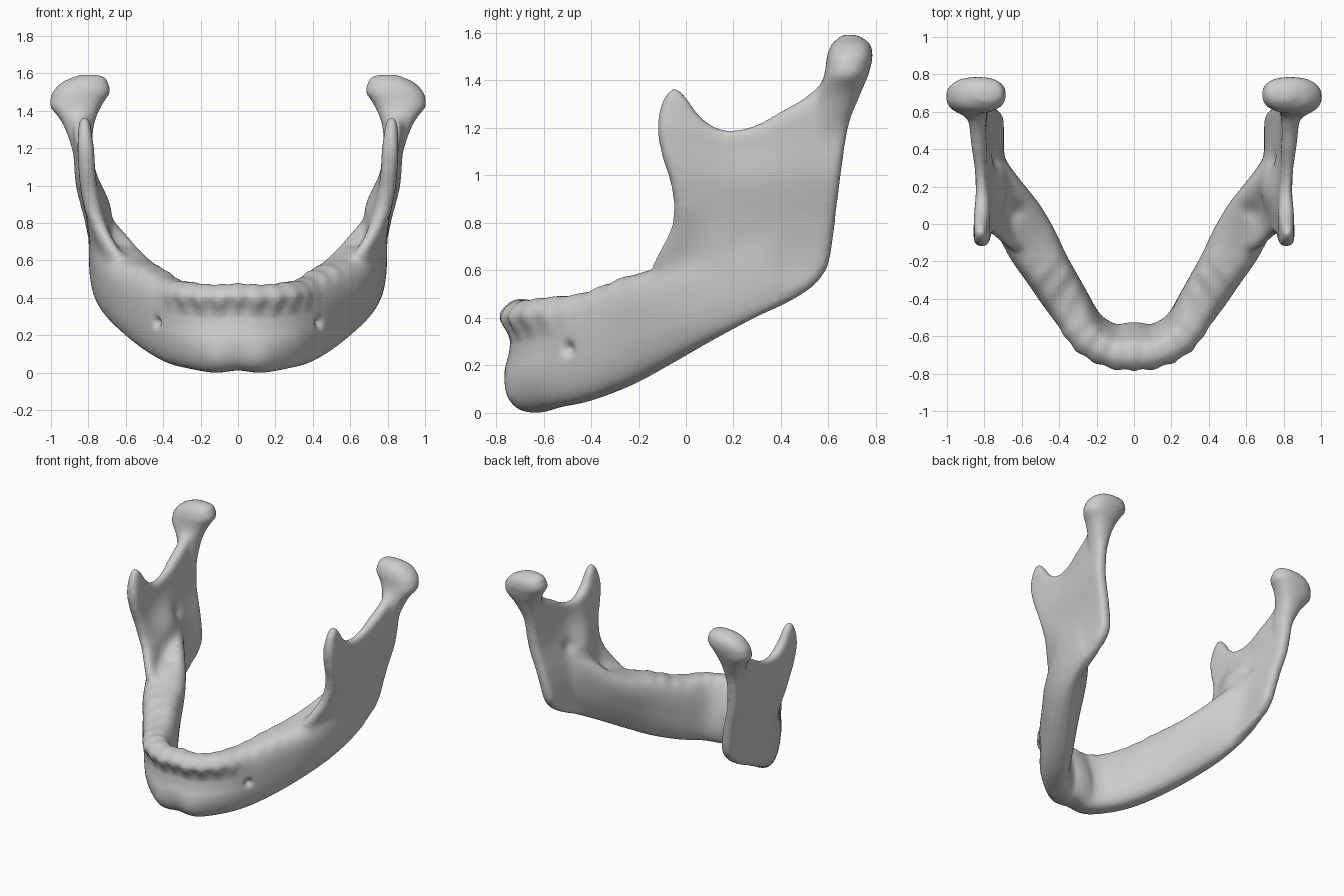
import bpy, bmesh, math
from mathutils import Vector

if "Cube" in bpy.data.objects:
    bpy.data.objects.remove(bpy.data.objects["Cube"])


def spline(pts, n, closed=False):
    """Catmull-Rom samples through points of any dimension."""
    p = [Vector(q) for q in pts]
    m, out = len(p), []
    for i in range(m if closed else m - 1):
        a, b, c, d = [p[k % m] if closed else p[min(max(k, 0), m - 1)] for k in range(i - 1, i + 3)]
        for j in range(n):
            t = j / n
            out.append(0.5 * (2 * b + (c - a) * t + (2 * a - 5 * b + 4 * c - d) * t * t
                              + (3 * b - a - 3 * c + d) * t ** 3))
    if not closed:
        out.append(p[-1])
    return out


def bell(x, centre, width):
    return math.exp(-((x - centre) / width) ** 2)


def ramp(x, a, b):
    return min(1, max(0, (x - a) / (b - a)))


def spow(v, e):
    return math.copysign(abs(v) ** e, v)


def loft(bm, rings):
    rows = [[bm.verts.new(p) for p in r] for r in rings]
    n = len(rows[0])
    for a, b in zip(rows, rows[1:]):
        for i in range(n):
            bm.faces.new((a[i], a[(i + 1) % n], b[(i + 1) % n], b[i]))
    bm.faces.new(rows[0])
    bm.faces.new(rows[-1])


def remeshed(mesh, size, smooth):
    """Fuse a mesh into one even skin."""
    ob = bpy.data.objects.new("temp", mesh)
    bpy.context.collection.objects.link(ob)
    r = ob.modifiers.new("fuse", 'REMESH')
    r.mode, r.voxel_size = 'VOXEL', size
    s = ob.modifiers.new("soften", 'SMOOTH')
    s.factor, s.iterations = 0.5, smooth
    dg = bpy.context.evaluated_depsgraph_get()
    out = bpy.data.meshes.new_from_object(ob.evaluated_get(dg))
    bpy.data.objects.remove(ob)
    return out


bm = bmesh.new()

# Horseshoe body: lower border xyz, upper border xyz, lower and upper half thickness
half = [(0.12, -0.63, 0.0, 0.125, -0.68, 0.472, 0.115, 0.085),
        (0.24, -0.55, 0.02, 0.255, -0.60, 0.485, 0.108, 0.098),
        (0.35, -0.41, 0.05, 0.357, -0.425, 0.505, 0.105, 0.127),
        (0.465, -0.24, 0.115, 0.46, -0.25, 0.57, 0.1, 0.146),
        (0.575, -0.08, 0.20, 0.54, -0.10, 0.615, 0.09, 0.172),
        (0.67, 0.08, 0.29, 0.615, 0.05, 0.69, 0.078, 0.163),
        (0.73, 0.24, 0.375, 0.685, 0.195, 0.80, 0.06, 0.113),
        (0.755, 0.40, 0.455, 0.755, 0.34, 0.88, 0.045, 0.05)]
left = [(-s[0], s[1], s[2], -s[3]) + s[4:] for s in reversed(half)]
path = spline(left + [(0, -0.64, 0.012, 0, -0.69, 0.478, 0.125, 0.09)] + half, 14)
mids = [Vector((s[0] + s[3], s[1] + s[4])) / 2 for s in path]
dist = [0.0]
for a, b in zip(mids, mids[1:]):
    dist.append(dist[-1] + (b - a).length)
rings = []
for i, s in enumerate(path):
    t = (mids[min(i + 1, len(mids) - 1)] - mids[max(i - 1, 0)]).normalized()
    out = Vector((t.y, -t.x, 0))
    arc = abs(dist[i] - dist[-1] / 2)
    front = 1 / (1 + math.exp((arc - 0.33) / 0.05))
    molar = bell(arc, 0.58, 0.2)
    tooth = math.cos(2 * math.pi * arc / 0.085)
    low, high = Vector(s[0:3]), Vector(s[3:6])
    ring = []
    for k in range(40):
        a = 2 * math.pi * k / 40
        v = 0.5 + 0.5 * spow(math.sin(a), 0.75)
        u = spow(math.cos(a), 0.7)
        off = u * (s[6] + (s[7] - s[6]) * v)
        if u > 0:   # front hollow and tooth root ridges
            off += front * (-0.035 * bell(v, 0.6, 0.17) + 0.026 * bell(v, 0.86, 0.1)
                            + 0.010 * tooth * bell(v, 0.78, 0.09))
        else:       # inner swelling behind the chin
            off -= 0.024 * bell(arc, 0, 0.2) * bell(v, 0.45, 0.3)
        p = low.lerp(high, v) + out * off
        if v > 0.85:   # worn sockets on the upper rim
            p.z += 0.003 * front * tooth + 0.004 * molar * math.cos(arc * 55 + u * 3)
        ring.append(p)
    rings.append(ring)
loft(bm, rings)

# Ramus plate with coronoid and notch: side outline (y, z)
outline = [(-0.05, 1.37), (-0.1, 1.31), (-0.12, 1.2), (-0.1, 1.08), (-0.065, 0.97), (-0.055, 0.87),
           (-0.07, 0.78), (-0.11, 0.70), (-0.14, 0.60), (0.02, 0.42), (0.14, 0.345), (0.27, 0.395),
           (0.4, 0.45), (0.52, 0.52), (0.59, 0.6), (0.615, 0.7), (0.64, 0.9), (0.675, 1.15),
           (0.725, 1.35), (0.73, 1.45), (0.64, 1.48), (0.575, 1.4), (0.5, 1.33), (0.4, 1.27),
           (0.3, 1.215), (0.2, 1.19), (0.12, 1.205), (0.05, 1.26), (0.0, 1.33)]
cu = bpy.data.curves.new("plate", 'CURVE')
cu.dimensions, cu.fill_mode = '2D', 'BOTH'
cu.extrude, cu.bevel_depth, cu.bevel_resolution, cu.offset = 0.006, 0.038, 4, -0.038
pts = spline(outline, 5, True)
sp = cu.splines.new('POLY')
sp.points.add(len(pts) - 1)
for q, p in zip(sp.points, pts):
    q.co = (p.x, p.y, 0, 1)
sp.use_cyclic_u = True
cob = bpy.data.objects.new("plate", cu)
bpy.context.collection.objects.link(cob)
dg = bpy.context.evaluated_depsgraph_get()
flat = bpy.data.meshes.new_from_object(cob.evaluated_get(dg))
bpy.data.objects.remove(cob)
plate = remeshed(flat, 0.016, 2)
# Plate centre by height: a smooth spline looked up by nearest sample
centre = spline([(0.3, 0.67), (0.4, 0.715), (0.5, 0.737), (0.65, 0.742), (0.8, 0.762), (1.0, 0.80),
                 (1.2, 0.814), (1.37, 0.822), (1.5, 0.826)], 30)
for v in plate.vertices:
    y, z, x = v.co
    cx = min(centre, key=lambda c: abs(c.x - z)).y
    cx += 0.05 * max(0, y - 0.15) * ramp(z, 0.6, 1.0)
    cx -= 0.5 * max(0, 0.13 - y) * ramp(z, 0.85, 0.55)
    x *= (1 - 0.3 * bell(y, 0.25, 0.15) * ramp(z, 0.98, 1.12)) * (1 - 0.35 * ramp(z, 1.2, 1.37) * (y < 0.2))
    if x < 0:   # inner crest running up towards the coronoid
        x -= 0.06 * bell(y, 0.2, 0.13) * bell(z, 0.88, 0.15)
    v.co = (cx + x, y, z)

# Condyle head and neck: z, centre x, centre y, half x, half y
head = spline([(1.05, 0.825, 0.585, 0.03, 0.06), (1.2, 0.835, 0.605, 0.054, 0.075),
               (1.31, 0.85, 0.638, 0.078, 0.085), (1.37, 0.859, 0.657, 0.104, 0.09),
               (1.43, 0.868, 0.678, 0.141, 0.094), (1.5, 0.838, 0.69, 0.153, 0.096),
               (1.55, 0.82, 0.695, 0.125, 0.083), (1.577, 0.80, 0.694, 0.09, 0.055),
               (1.593, 0.80, 0.69, 0.05, 0.028)], 5)


def mirrored(co, side):
    return Vector((co[0] * side, co[1], co[2]))


for side in (-1, 1):
    rings = []
    for z, cx, cy, hx, hy in head:
        ring = []
        for k in range(32):
            c, s = math.cos(k * math.pi / 16), math.sin(k * math.pi / 16)
            ring.append(mirrored((cx + hx * spow(c, 0.85), cy + hy * spow(s, 0.85), z), side))
        rings.append(ring)
    loft(bm, rings)
    vs = [bm.verts.new(mirrored(v.co, side)) for v in plate.vertices]
    for f in plate.polygons:
        bm.faces.new([vs[i] for i in f.vertices])
bmesh.ops.recalc_face_normals(bm, faces=bm.faces[:])
raw = bpy.data.meshes.new("raw")
bm.to_mesh(raw)
bm.free()

# Fuse everything into one bone, blending the joints more strongly
mesh = remeshed(raw, 0.011, 5)
mesh.name = "jaw_bone"
jaw = bpy.data.objects.new("jaw_bone", mesh)
bpy.context.collection.objects.link(jaw)
bm = bmesh.new()
bm.from_mesh(mesh)
for step in range(4):   # nested zones, so the blend fades out
    g = 0.04 * step
    joint = [v for v in bm.verts if -0.25 + g < v.co.y < 0.5 - g
             and 0.38 + g < v.co.z - 0.25 * v.co.y < 0.95 - g]
    neck = [v for v in bm.verts if v.co.y > 0.42 + g and 1.1 + g < v.co.z < 1.48]
    for verts, times in ((joint, 10), (neck, 4)):
        for _ in range(times):
            bmesh.ops.smooth_vert(bm, verts=verts, factor=0.5, use_axis_x=True, use_axis_y=True, use_axis_z=True)
bm.to_mesh(mesh)
bm.free()

# Nerve openings, hollows and chin swelling: place, push direction, radius, depth
marks = [((0.44, -0.50, 0.27), (-0.8, 0.55, 0), 0.026, 0.03),
         ((0.71, 0.34, 0.93), (0.9, 0, -0.3), 0.055, 0.025),
         ((0.62, 0.06, 0.72), (0, 0, -1), 0.055, 0.02),
         ((0.12, -0.74, 0.07), (0, -1, 0), 0.09, 0.014)]
spots = [(mirrored(c, s), mirrored(d, s), r, k) for c, d, r, k in marks for s in (-1, 1)]
for v in mesh.vertices:
    move = Vector()
    for c, d, r, k in spots:
        q = (v.co - c).length / r
        if q < 2.5:
            move += d.normalized() * k * math.exp(-q * q)
    v.co += move

# Settle on the ground and shade smooth
lowest = min(v.co.z for v in mesh.vertices)
for v in mesh.vertices:
    v.co.z -= lowest
for f in mesh.polygons:
    f.use_smooth = True
